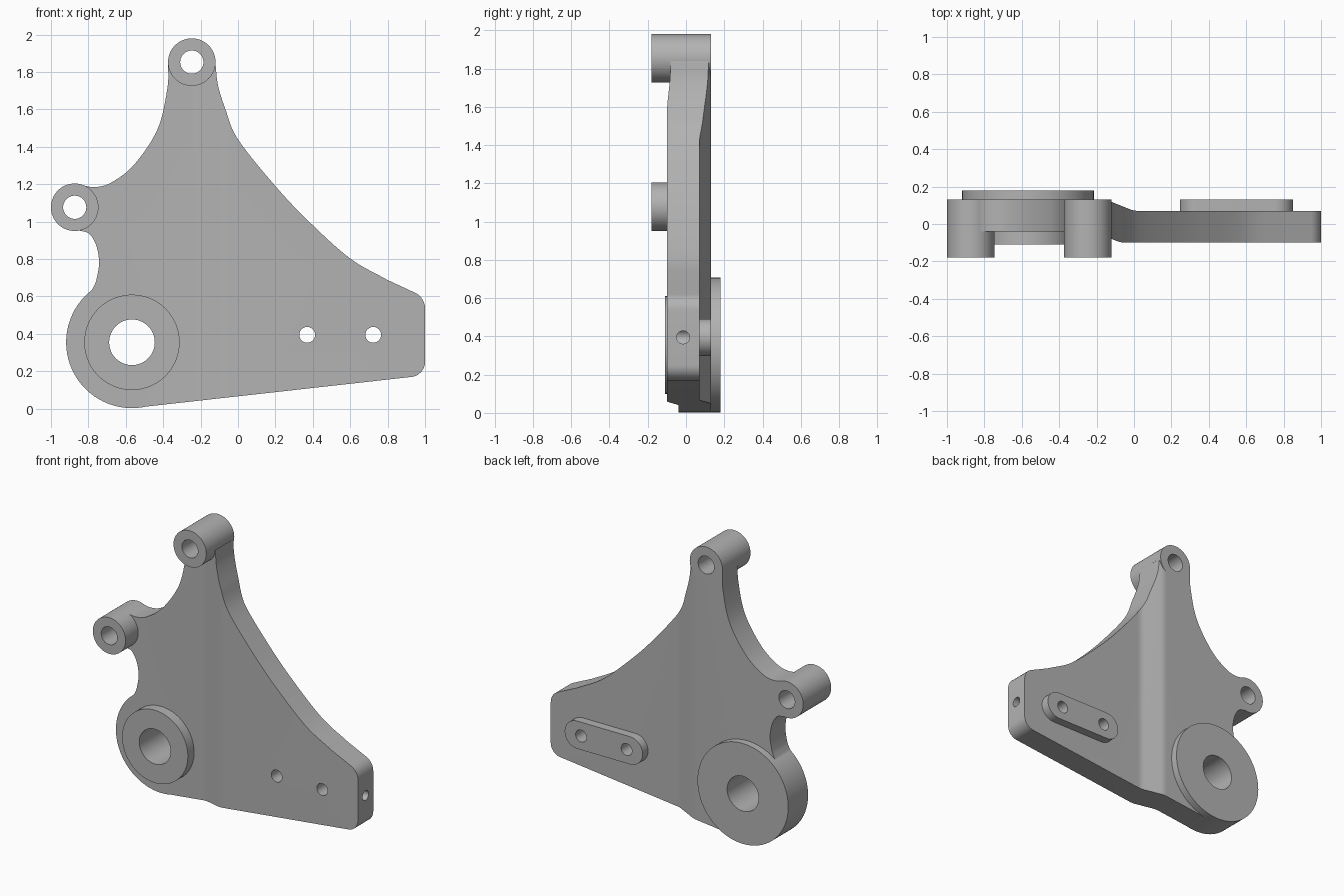
import bpy, bmesh, math
from mathutils import Vector

if "Cube" in bpy.data.objects:
    bpy.data.objects.remove(bpy.data.objects["Cube"])

metal = bpy.data.materials.new("machined grey")
metal.use_nodes = True
GREY = (0.45, 0.45, 0.45, 1)
metal.diffuse_color = GREY
metal.node_tree.nodes["Principled BSDF"].inputs["Base Color"].default_value = GREY


def arc(cx, cy, r, start, end, n=64):
    """Points on an arc, angles in degrees."""
    angles = [math.radians(start + (end - start) * i / n) for i in range(n + 1)]
    return [Vector((cx + r * math.cos(a), cy + r * math.sin(a))) for a in angles]


def circle(center, r, n=72):
    return arc(*center, r, 0, 360, n)[:-1]


def fillet(a, b, c, r, n=6):
    """Round the corner b of the path a-b-c."""
    a, b, c = Vector(a), Vector(b), Vector(c)
    u, v = (a - b).normalized(), (c - b).normalized()
    half = u.angle(v) / 2
    mid = b + (u + v).normalized() * r / math.sin(half)
    p = b + u * r / math.tan(half) - mid
    q = b + v * r / math.tan(half) - mid
    return [mid + (p.lerp(q, i / n)).normalized() * r for i in range(n + 1)]


def spline(points, n=8):
    """Smooth curve through the points."""
    p = [Vector(q) for q in points]
    p = [2 * p[0] - p[1]] + p + [2 * p[-1] - p[-2]]
    out = []
    for a, b, c, d in zip(p, p[1:], p[2:], p[3:]):
        for i in range(n):
            t = i / n
            out.append(0.5 * (2 * b + (c - a) * t + (2 * a - 5 * b + 4 * c - d) * t * t
                              + (3 * b - a - 3 * c + d) * t ** 3))
    return out + [p[-2]]


def prism(name, outline, low, high, axis="y"):
    """Extrude a closed outline along an axis."""
    place = {"x": lambda p, h: (h, p[0], p[1]),
             "y": lambda p, h: (p[0], h, p[1]),
             "z": lambda p, h: (p[0], p[1], h)}[axis]
    bm = bmesh.new()
    face = bm.faces.new([bm.verts.new(place(p, low)) for p in outline])
    ext = bmesh.ops.extrude_face_region(bm, geom=[face])
    shift = Vector(place((0, 0), high - low))
    bmesh.ops.translate(bm, vec=shift, verts=[v for v in ext["geom"] if isinstance(v, bmesh.types.BMVert)])
    bmesh.ops.recalc_face_normals(bm, faces=bm.faces)
    mesh = bpy.data.meshes.new(name)
    bm.to_mesh(mesh)
    bm.free()
    mesh.materials.append(metal)
    obj = bpy.data.objects.new(name, mesh)
    bpy.context.collection.objects.link(obj)
    return obj


def boolean(obj, tool, operation):
    mod = obj.modifiers.new("cut", "BOOLEAN")
    mod.operation, mod.object, mod.solver = operation, tool, "EXACT"
    bpy.context.view_layer.objects.active = obj
    bpy.ops.object.modifier_apply(modifier=mod.name)


HUB, TOP, SIDE = (-0.567, 0.355), (-0.247, 1.853), (-0.873, 1.077)
PAD_HOLES = [(0.37, 0.395), (0.723, 0.395)]

# Plate silhouette, seen from the front
outline = arc(*HUB, 0.35, 129, 276)
outline += fillet((-0.53, 0.007), (1, 0.178), (1, 0.6), 0.08)
outline += fillet((1, 0.178), (1, 0.595), (0.8, 0.688), 0.09)
outline += spline([(0.8, 0.688), (0.6, 0.803), (0.38, 1.0), (0.2, 1.19), (0, 1.44),
                   (-0.067, 1.6), (-0.107, 1.73), (-0.12, 1.84)])
outline += [Vector((-0.2, 1.93)), Vector((-0.3, 1.93))]
outline += spline([(-0.373, 1.84), (-0.378, 1.71), (-0.43, 1.495), (-0.555, 1.305),
                   (-0.68, 1.208), (-0.77, 1.185), (-0.85, 1.2)])
outline += [Vector((-0.95, 1.12)), Vector((-0.95, 1.03))]
outline += spline([(-0.85, 0.953), (-0.795, 0.935), (-0.757, 0.87), (-0.743, 0.78),
                   (-0.757, 0.69), (-0.775, 0.645)])

# Joggled plate: the silhouette crossed with its bent section seen from above
section = [(-1.2, -0.04), (-0.22, -0.04), (-0.07, -0.1), (1.2, -0.1),
           (1.2, 0.07), (0, 0.07), (-0.15, 0.13), (-1.2, 0.13)]
bent = []
for i, corner in enumerate(section):
    if abs(corner[0]) > 1:
        bent.append(Vector(corner))
    else:
        bent += fillet(section[i - 1], corner, section[i + 1], 0.12, 5)
plate = prism("joggled_plate", outline, -0.5, 0.5)
stock = prism("section_helper", bent, -0.5, 2.5, "z")
boolean(plate, stock, "INTERSECT")
bpy.data.objects.remove(stock)

# Hub, lugs and pad
hub = prism("hub_disc", circle(HUB, 0.352), -0.04, 0.18)
hub_front = prism("hub_front_collar", circle(HUB, 0.255), -0.11, -0.03)
top_lug = prism("top_lug", circle(TOP, 0.127), -0.18, 0.13)
side_lug = prism("side_lug", circle(SIDE, 0.127), -0.18, 0.13)
stadium = arc(0.753, 0.395, 0.097, -90, 90, 24) + arc(0.342, 0.395, 0.097, 90, 270, 24)
pad = prism("rear_pad", stadium, 0.05, 0.13)
parts = [plate, hub, hub_front, top_lug, side_lug, pad]

# Drilled holes
drills = [(HUB, 0.122, [plate, hub, hub_front]), (TOP, 0.062, [plate, top_lug]),
          (SIDE, 0.062, [plate, side_lug])]
drills += [(c, 0.042, [plate, pad]) for c in PAD_HOLES]
for center, radius, targets in drills:
    drill = prism("drill_helper", circle(center, radius, 48), -1, 1)
    for target in targets:
        boolean(target, drill, "DIFFERENCE")
    bpy.data.objects.remove(drill)
drill = prism("drill_helper", circle((-0.015, 0.395), 0.034, 32), 0.725, 1.3, "x")
boolean(plate, drill, "DIFFERENCE")
bpy.data.objects.remove(drill)

# Smooth curved walls, crisp edges
bpy.ops.object.select_all(action="DESELECT")
for part in parts:
    part.select_set(True)
bpy.context.view_layer.objects.active = plate
bpy.ops.object.shade_smooth_by_angle(angle=math.radians(25))
